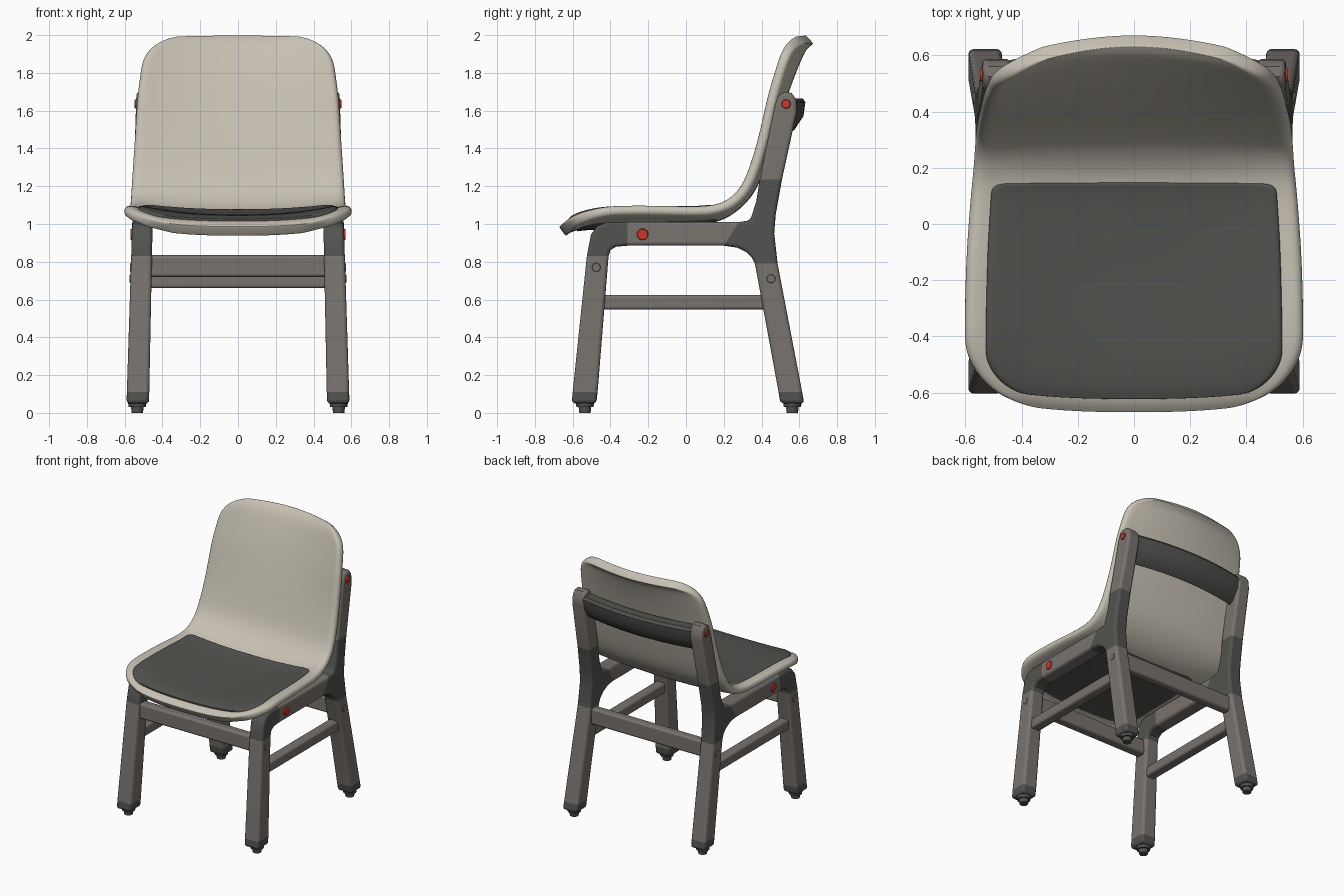
import bpy, bmesh, math
from mathutils import Vector, Matrix

if "Cube" in bpy.data.objects:
    bpy.data.objects.remove(bpy.data.objects["Cube"])


def material(name, rgb):
    m = bpy.data.materials.new(name)
    m.diffuse_color = (*rgb, 1)
    m.use_nodes = True
    m.node_tree.nodes["Principled BSDF"].inputs["Base Color"].default_value = m.diffuse_color
    return m


BEIGE = material("warm beige", (0.57, 0.53, 0.45))
BROWN = material("grey brown", (0.19, 0.17, 0.155))
DARK = material("dark grey", (0.083, 0.086, 0.077))
RED = material("red", (0.58, 0.04, 0.02))


def finish(bm, name, mats, mirror=False, bevel=0, solid=None, subsurf=0, angle=40):
    """Turn a bmesh into a smooth shaded object with modifiers."""
    me = bpy.data.meshes.new(name)
    bm.to_mesh(me)
    bm.free()
    ob = bpy.data.objects.new(name, me)
    bpy.context.collection.objects.link(ob)
    for m in mats:
        me.materials.append(m)
    bpy.context.view_layer.objects.active = ob
    for o in bpy.context.selected_objects:
        o.select_set(False)
    ob.select_set(True)
    if subsurf:
        bpy.ops.object.shade_smooth()
    else:
        bpy.ops.object.shade_smooth_by_angle(angle=math.radians(angle))
    if solid:
        s = ob.modifiers.new("thickness", "SOLIDIFY")
        s.thickness, s.offset = solid
    if mirror:
        ob.modifiers.new("mirror", "MIRROR").use_clip = False
    if bevel:
        b = ob.modifiers.new("bevel", "BEVEL")
        b.width, b.segments = bevel, 3
        b.limit_method, b.angle_limit = "ANGLE", math.radians(50)
    if subsurf:
        s = ob.modifiers.new("round", "SUBSURF")
        s.levels = s.render_levels = subsurf
    return ob


# Shell rows: centre y, centre z, edge y, edge z, half width
ROWS = [(-.672, .985, -.61, 1.04, .59), (-.63, 1.012, -.58, 1.062, .594),
        (-.55, 1.032, -.50, 1.085, .598), (-.40, 1.038, -.37, 1.105, .598),
        (-.15, 1.04, -.12, 1.105, .592), (.08, 1.055, .08, 1.10, .58),
        (.20, 1.09, .19, 1.118, .57), (.30, 1.18, .27, 1.175, .565),
        (.355, 1.30, .325, 1.28, .558), (.41, 1.48, .38, 1.46, .545),
        (.475, 1.68, .425, 1.67, .53), (.53, 1.83, .468, 1.82, .51),
        (.585, 1.95, .502, 1.935, .495), (.635, 2.0, .53, 1.99, .49)]
LAST = len(ROWS) - 1


def shell_point(u, v):
    """Point on the seat surface; u is across (-1..1), v is along the rows."""
    i = min(int(v), LAST - 1)
    t = v - i
    p0, p1, p2, p3 = (ROWS[max(0, min(LAST, k))] for k in range(i - 1, i + 3))
    yc, zc, ye, ze, w = (
        .5 * (2 * b + (c - a) * t + (2 * a - 5 * b + 4 * c - d) * t * t
              + (3 * b - a - 3 * c + d) * t ** 3)
        for a, b, c, d in zip(p0, p1, p2, p3))
    k = abs(u) ** (2.6 - .8 * v / LAST)
    return Vector((w * u, yc + (ye - yc) * k, zc + (ze - zc) * k))


def patch(name, mat, ur, v0, v1, corners, n, solid, drop=0, subsurf=2):
    """Part of the seat surface with rounded corners: (x, length) at each end."""
    bm = bmesh.new()
    nu, nv = n
    ends = [(shell_point(0, v), *c) for v, c in zip((v0, v1), corners)]
    grid = []
    for j in range(nv + 1):
        t = j / nv
        t = .25 * t + .75 * (1 - math.cos(math.pi * t)) / 2
        v = v0 + (v1 - v0) * t
        mid, w = shell_point(0, v), shell_point(1, v).x
        r = ur
        for p, a, b in ends:
            d = max(0, 1 - (mid - p).length / b)
            r -= a / w * (1 - math.sqrt(1 - d * d))
        grid.append([bm.verts.new(shell_point(r * (2 * i / nu - 1), v)
                                  - Vector((0, 0, drop))) for i in range(nu + 1)])
    for g, h in zip(grid, grid[1:]):
        for i in range(nu):
            bm.faces.new((g[i], g[i + 1], h[i + 1], h[i]))
    finish(bm, name, [mat], solid=solid, subsurf=subsurf)


patch("seat_shell", BEIGE, 1, 0, LAST, [(.25, .22), (.18, .18)], (18, 36), (.06, -1))
patch("seat_pad", DARK, .885, 1.15, 5.5, [(.15, .14), (.04, .03)], (24, 28), (.024, 0),
      subsurf=1)
patch("under_seat_plate", DARK, .74, 1.7, 5.6, [(.15, .14), (.08, .08)], (20, 20),
      (.014, -1), drop=.053, subsurf=1)


# Side frame: pieces share borders, so the frame is one solid per side
def outer(z): return .592 - .032 * z
def inner(z): return .472 - .02 * z


A = [(-.605, .05), (-.475, .05)]
B = [(-.60, .11), (-.468, .11)]
C = [(-.525, .83), (-.41, .83)]
D = [(-.31, 1.01), (-.31, .885)]
E = [(.28, 1.01), (.20, .885)]
F = [(.365, .79), (.485, .79)]
G = [(.39, 1.235), (.508, 1.235)]
H = [(.49, .11), (.615, .11)]
PIECES = [
    (1, [A[0], A[1], B[1], B[0]]),                                  # front foot
    (0, [B[0], B[1], C[1], C[0]]),                                  # front leg
    (1, [C[0], C[1], (-.40, .862), (-.37, .88), D[1], D[0],
         (-.42, 1.01), (-.47, .99), (-.503, .945)]),                # front joint
    (0, [D[1], E[1], E[0], D[0]]),                                  # rail
    (1, [E[1], (.27, .875), (.32, .85), (.35, .82), F[0], F[1],
         (.467, .95), (.475, 1.05), G[1], G[0], (.372, 1.12),
         (.34, 1.02)] + [E[0]]),                                    # rear joint
    (0, [G[0], G[1], (.588, 1.6), (.583, 1.66), (.56, 1.693),
         (.525, 1.70), (.49, 1.68), (.47, 1.63)]),                  # post
    (0, [F[0], F[1], H[1], H[0]]),                                  # rear leg
    (1, [H[0], H[1], (.626, .05), (.50, .05)]),                     # rear foot
]
bm = bmesh.new()
verts, walls = {}, {}
for mat, pts in PIECES:
    for p in pts:
        if p not in verts:
            verts[p] = [bm.verts.new((f(p[1]), *p)) for f in (inner, outer)]
    for s in (0, 1):
        bm.faces.new([verts[p][s] for p in pts]).material_index = mat
    for a, b in zip(pts, pts[1:] + pts[:1]):
        walls.setdefault(frozenset((a, b)), []).append((a, b, mat))
for uses in walls.values():
    if len(uses) == 1:
        a, b, mat = uses[0]
        f = bm.faces.new((verts[a][0], verts[b][0], verts[b][1], verts[a][1]))
        f.material_index = mat
bmesh.ops.recalc_face_normals(bm, faces=bm.faces)
finish(bm, "side_frame", [BROWN, DARK], mirror=True, bevel=.018)


# Stretchers
def box(name, mat, lo, hi, mirror=False):
    bm = bmesh.new()
    lo, hi = Vector(lo), Vector(hi)
    bmesh.ops.create_cube(bm, size=1, matrix=Matrix.Translation((lo + hi) / 2)
                          @ Matrix.Diagonal((*(hi - lo), 1)))
    finish(bm, name, [mat], mirror=mirror, bevel=.015)


box("front_stretcher", BROWN, (-.47, -.51, .72), (.47, -.44, .835))
box("rear_stretcher", BROWN, (-.47, .40, .66), (.47, .465, .78))
box("side_stretcher", BROWN, (.475, -.46, .547), (.55, .43, .625), True)

# Curved bar across the back posts
PROFILE = [(.55, 1.665), (.618, 1.665), (.632, 1.645), (.622, 1.572),
           (.575, 1.50), (.54, 1.475)]
bm = bmesh.new()
rings = []
for i in range(21):
    x = -.47 + .94 * i / 20
    rings.append([bm.verts.new((x, y - .055 * (x / .47) ** 2, z)) for y, z in PROFILE])
for r, s in zip(rings, rings[1:]):
    for k in range(len(PROFILE)):
        j = (k + 1) % len(PROFILE)
        bm.faces.new((r[k], r[j], s[j], s[k]))
bm.faces.new(rings[0])
bm.faces.new(rings[-1])
bmesh.ops.recalc_face_normals(bm, faces=bm.faces)
finish(bm, "back_bar", [DARK])


# Glides under the feet
def disc(bm, centre, r1, r2, depth, rot=Matrix()):
    bmesh.ops.create_cone(bm, cap_ends=True, segments=20, radius1=r1, radius2=r2,
                          depth=depth, matrix=Matrix.Translation(centre) @ rot)


bm = bmesh.new()
for y in (-.535, .563):
    disc(bm, (.533, y, .018), .03, .034, .036)
    disc(bm, (.533, y, .045), .045, .05, .03)
finish(bm, "foot_glide", [DARK], mirror=True)


# Bolt caps on the outer faces
def caps(name, mat, spots, depth):
    bm = bmesh.new()
    for y, z, r in spots:
        disc(bm, (outer(z), y, z), r, r * .8, depth, Matrix.Rotation(math.pi / 2, 4, "Y"))
    finish(bm, name, [mat], mirror=True)


caps("red_bolt_cap", RED, [(-.23, .945, .034), (.53, 1.635, .027)], .016)
caps("brown_bolt_cap", BROWN, [(-.475, .77, .026), (.45, .71, .026)], .008)
